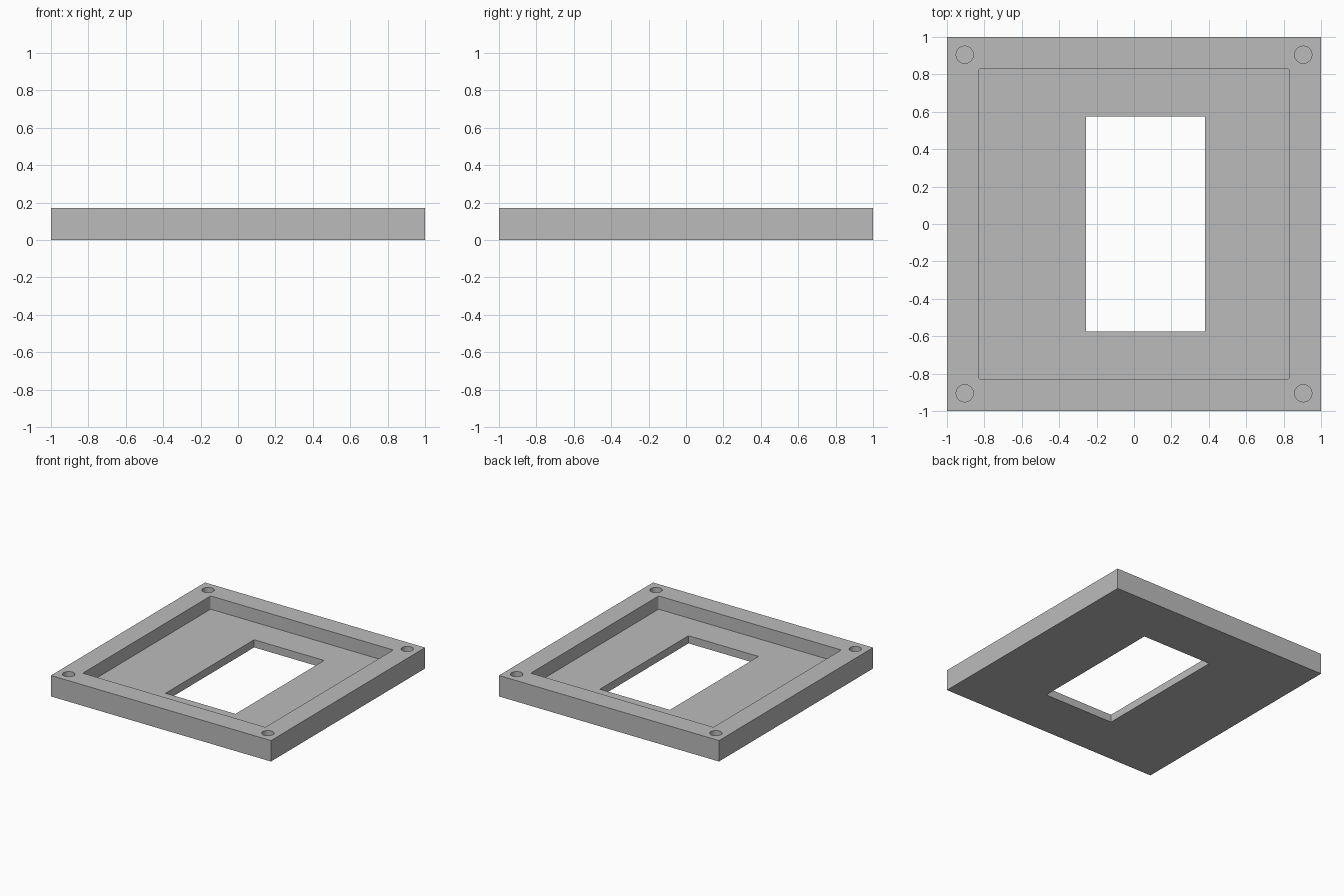
import bpy
import bmesh

# Main dimensions
HEIGHT = 0.172
FLOOR = 0.063
POCKET = 0.83
HOLE_AT = 0.905
HOLE_RADIUS = 0.046

old = bpy.data.objects.get("Cube")
if old:
    bpy.data.objects.remove(old, do_unlink=True)

grey = bpy.data.materials.new("plain grey")
grey.use_nodes = True
colour = (0.5, 0.5, 0.5, 1)
grey.diffuse_color = colour
grey.node_tree.nodes["Principled BSDF"].inputs["Base Color"].default_value = colour


def block(name, low, high, corner=0):
    """Box between two corners, with optional rounded upright edges."""
    bm = bmesh.new()
    bmesh.ops.create_cube(bm, size=1)
    for v in bm.verts:
        v.co = [(a + b) / 2 + c * (b - a) for a, b, c in zip(low, high, v.co)]
    if corner:
        upright = [e for e in bm.edges
                   if abs(e.verts[0].co.z - e.verts[1].co.z) > 0.01]
        bmesh.ops.bevel(bm, geom=upright, offset=corner, segments=4,
                        profile=0.5, affect='EDGES')
    mesh = bpy.data.meshes.new(name)
    bm.to_mesh(mesh)
    bm.free()
    mesh.materials.append(grey)
    obj = bpy.data.objects.new(name, mesh)
    bpy.context.collection.objects.link(obj)
    return obj


def cut(target, cutter):
    """Subtract a cutter and keep it hidden."""
    mod = target.modifiers.new(cutter.name, 'BOOLEAN')
    mod.operation = 'DIFFERENCE'
    mod.solver = 'EXACT'
    mod.object = cutter
    cutter.hide_render = True
    cutter.hide_set(True)


# Square tray body
tray = block("tray", (-1, -1, 0), (1, 1, HEIGHT))

# Shallow pocket with slightly rounded corners
cut(tray, block("pocket_cutter", (-POCKET, -POCKET, FLOOR),
                (POCKET, POCKET, HEIGHT + 0.1), corner=0.012))

# Off-centre rectangular window through the floor
cut(tray, block("window_cutter", (-0.256, -0.575, -0.1), (0.38, 0.575, HEIGHT)))

# Blind screw holes in the four corners
for side, x in (("right", -HOLE_AT), ("left", HOLE_AT)):
    for end, y in (("front", -HOLE_AT), ("back", HOLE_AT)):
        bpy.ops.mesh.primitive_cylinder_add(
            vertices=48, radius=HOLE_RADIUS, depth=0.2,
            location=(x, y, FLOOR + 0.1))
        hole = bpy.context.object
        hole.name = f"{end}_{side}_hole_cutter"
        hole.data.materials.append(grey)
        cut(tray, hole)

# Apply the cuts, then smooth only the round walls
bpy.ops.object.select_all(action='DESELECT')
bpy.context.view_layer.objects.active = tray
tray.select_set(True)
for mod in list(tray.modifiers):
    bpy.ops.object.modifier_apply(modifier=mod.name)
bpy.ops.object.shade_smooth_by_angle()
